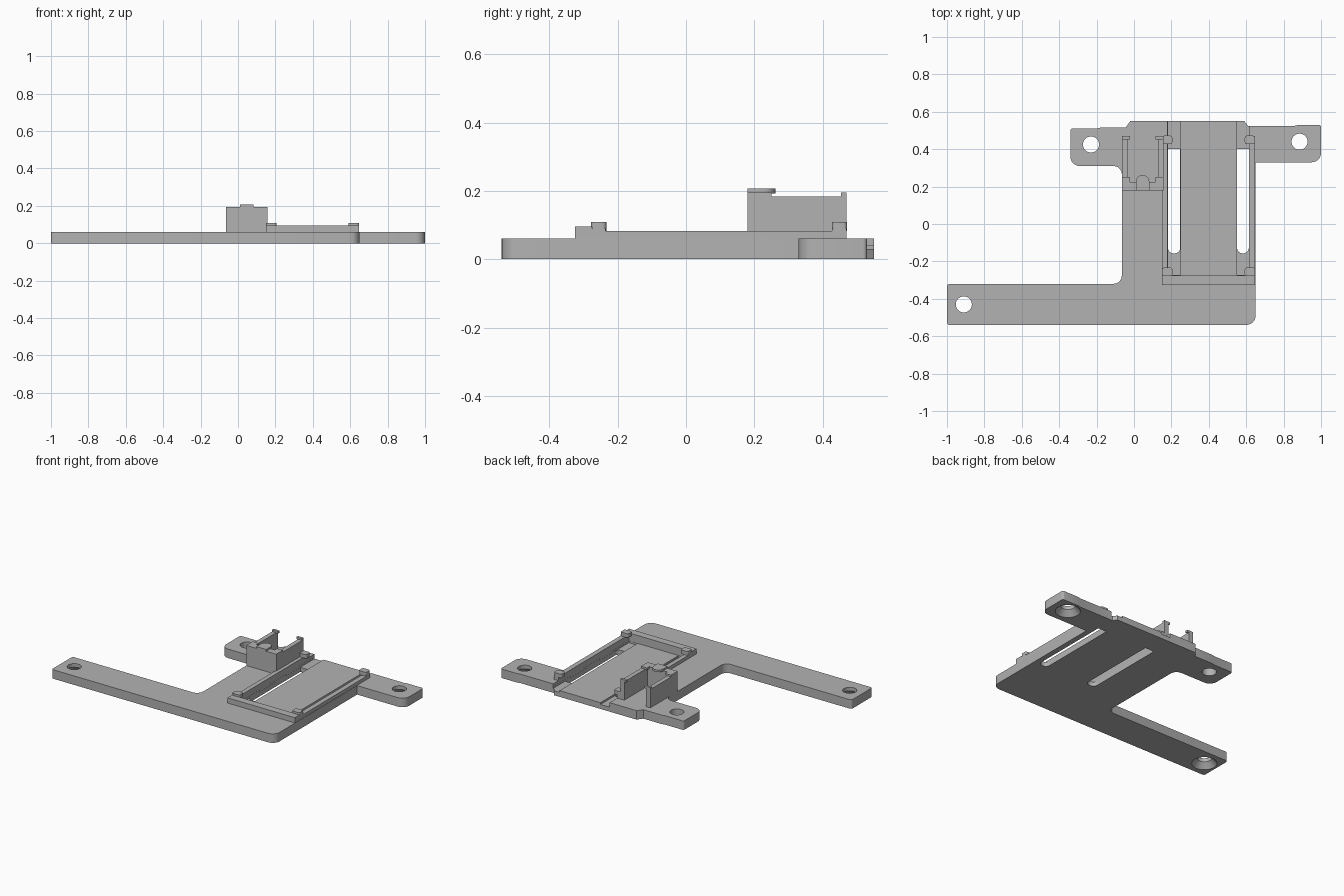
import bpy, bmesh, math
from mathutils import Vector

cube = bpy.data.objects.get("Cube")
if cube:
    bpy.data.objects.remove(cube, do_unlink=True)

grey = bpy.data.materials.new("plastic grey")
grey.use_nodes = True
colour = (0.45, 0.45, 0.45, 1)
grey.diffuse_color = colour
grey.node_tree.nodes["Principled BSDF"].inputs["Base Color"].default_value = colour


def finish(name, bm):
    bmesh.ops.recalc_face_normals(bm, faces=bm.faces)
    mesh = bpy.data.meshes.new(name)
    bm.to_mesh(mesh)
    bm.free()
    mesh.materials.append(grey)
    ob = bpy.data.objects.new(name, mesh)
    bpy.context.scene.collection.objects.link(ob)
    return ob


def rounded(corners, steps=6):
    """Outline from (x, y, radius) corners, with curved corners."""
    out = []
    for i, (x, y, r) in enumerate(corners):
        p = Vector((x, y))
        if r == 0:
            out.append(p)
            continue
        a = (Vector(corners[i - 1][:2]) - p).normalized() * r
        b = (Vector(corners[(i + 1) % len(corners)][:2]) - p).normalized() * r
        for s in range(steps + 1):
            t = s / steps * math.pi / 2
            out.append(p + a * (1 - math.sin(t)) + b * (1 - math.cos(t)))
    return out


def slab(name, corners, z0, z1):
    bm = bmesh.new()
    face = bm.faces.new([bm.verts.new((p.x, p.y, z0)) for p in rounded(corners)])
    new = bmesh.ops.extrude_face_region(bm, geom=[face])["geom"]
    bmesh.ops.translate(bm, vec=(0, 0, z1 - z0),
                        verts=[v for v in new if isinstance(v, bmesh.types.BMVert)])
    return finish(name, bm)


def box(name, x0, x1, y0, y1, z0, z1, r=0):
    return slab(name, [(x0, y0, r), (x1, y0, r), (x1, y1, r), (x0, y1, r)], z0, z1)


def cone(name, x, y, z0, z1, r0, r1):
    bm = bmesh.new()
    bmesh.ops.create_cone(bm, cap_ends=True, segments=32, radius1=r0, radius2=r1, depth=z1 - z0)
    bmesh.ops.translate(bm, vec=(x, y, (z0 + z1) / 2), verts=bm.verts)
    return finish(name, bm)


def cut(target, cutter):
    cutter.hide_render = True
    mod = target.modifiers.new("cut", 'BOOLEAN')
    mod.operation = 'DIFFERENCE'
    mod.solver = 'EXACT'
    mod.object = cutter
    bpy.context.view_layer.objects.active = target
    bpy.ops.object.modifier_apply(modifier=mod.name)
    bpy.data.objects.remove(cutter, do_unlink=True)


TOP = 0.06

# Base plate with its long arm and two ears
base = slab("base_plate", [
    (-1, -0.54, 0.015), (0.65, -0.54, 0.05), (0.65, 0.33, 0), (1, 0.33, 0.05),
    (1, 0.53, 0.012), (0.88, 0.53, 0), (0.86, 0.525, 0), (0.61, 0.525, 0),
    (0.59, 0.55, 0), (-0.02, 0.55, 0), (-0.045, 0.515, 0), (-0.18, 0.515, 0),
    (-0.2, 0.51, 0), (-0.34, 0.51, 0.01), (-0.34, 0.31, 0.05), (-0.065, 0.31, 0.045),
    (-0.065, -0.32, 0.045), (-1, -0.32, 0.015)], 0, TOP)

# Recessed tray, with a deeper channel and a slot along each side
cut(base, box("tray_cutter", 0.18, 0.615, -0.275, 0.6, 0.042, 0.1))
for x0, x1 in ((0.18, 0.248), (0.55, 0.615)):
    cut(base, box("channel_cutter", x0 + 0.0005, x1 - 0.0005, -0.274, 0.61, 0.03, 0.11))
    cut(base, slab("slot_cutter", [(x0 + 0.001, -0.157, 0.03), (x1 - 0.001, -0.157, 0.03),
                                   (x1 - 0.001, 0.4, 0), (x0 + 0.001, 0.4, 0)], -0.1, 0.2))

# Screw holes, two of them countersunk underneath
for x, y, sunk in ((-0.23, 0.425, False), (0.885, 0.44, True), (-0.91, -0.43, True)):
    cut(base, cone("hole_cutter", x, y, -0.1, 0.2, 0.043, 0.043))
    if sunk:
        cut(base, cone("countersink_cutter", x, y, -0.01, 0.037, 0.085, 0.042))

# Tray rails, front bar and retaining clips
box("front_bar", 0.15, 0.648, -0.325, -0.275, TOP - 0.002, 0.095)
for side, x0, x1, c0, c1 in (("right", 0.15, 0.18, 0.15, 0.205),
                             ("left", 0.615, 0.648, 0.592, 0.648)):
    box(side + "_rail", x0, x1, -0.276, 0.47, TOP - 0.002, 0.083)
    for end, y0 in (("front", -0.278), ("back", 0.427)):
        box(f"{side}_{end}_clip", c0, c1, y0, y0 + 0.045, 0.083, 0.109, 0.012)
        box(f"{side}_{end}_clip_post", x0, x1, y0, y0 + 0.043, TOP, 0.09)

# Upright holder: front wall, side walls with hooks, and a rounded tab
box("holder_front_wall", -0.065, 0.157, 0.18, 0.225, TOP - 0.002, 0.195)
for side, x0, x1, h0, h1 in (("right", -0.065, -0.035, -0.065, -0.022),
                             ("left", 0.127, 0.157, 0.114, 0.157)):
    box(f"holder_{side}_wall", x0, x1, 0.22, 0.47, TOP - 0.002, 0.183)
    box(f"holder_{side}_back_hook", h0, h1, 0.453, 0.47, 0.181, 0.195)
    box(f"holder_{side}_front_hook", h0, h1, 0.22, 0.25, 0.181, 0.195)
slab("holder_tab", [(0.01, 0.18, 0), (0.082, 0.18, 0),
                    (0.082, 0.262, 0.036), (0.01, 0.262, 0.036)], 0.193, 0.207)

# Smooth the curved sides, keep every edge sharp
for ob in bpy.context.scene.objects:
    if ob.type == 'MESH':
        bpy.ops.object.select_all(action='DESELECT')
        ob.select_set(True)
        bpy.context.view_layer.objects.active = ob
        bpy.ops.object.shade_smooth_by_angle(angle=math.radians(30))
